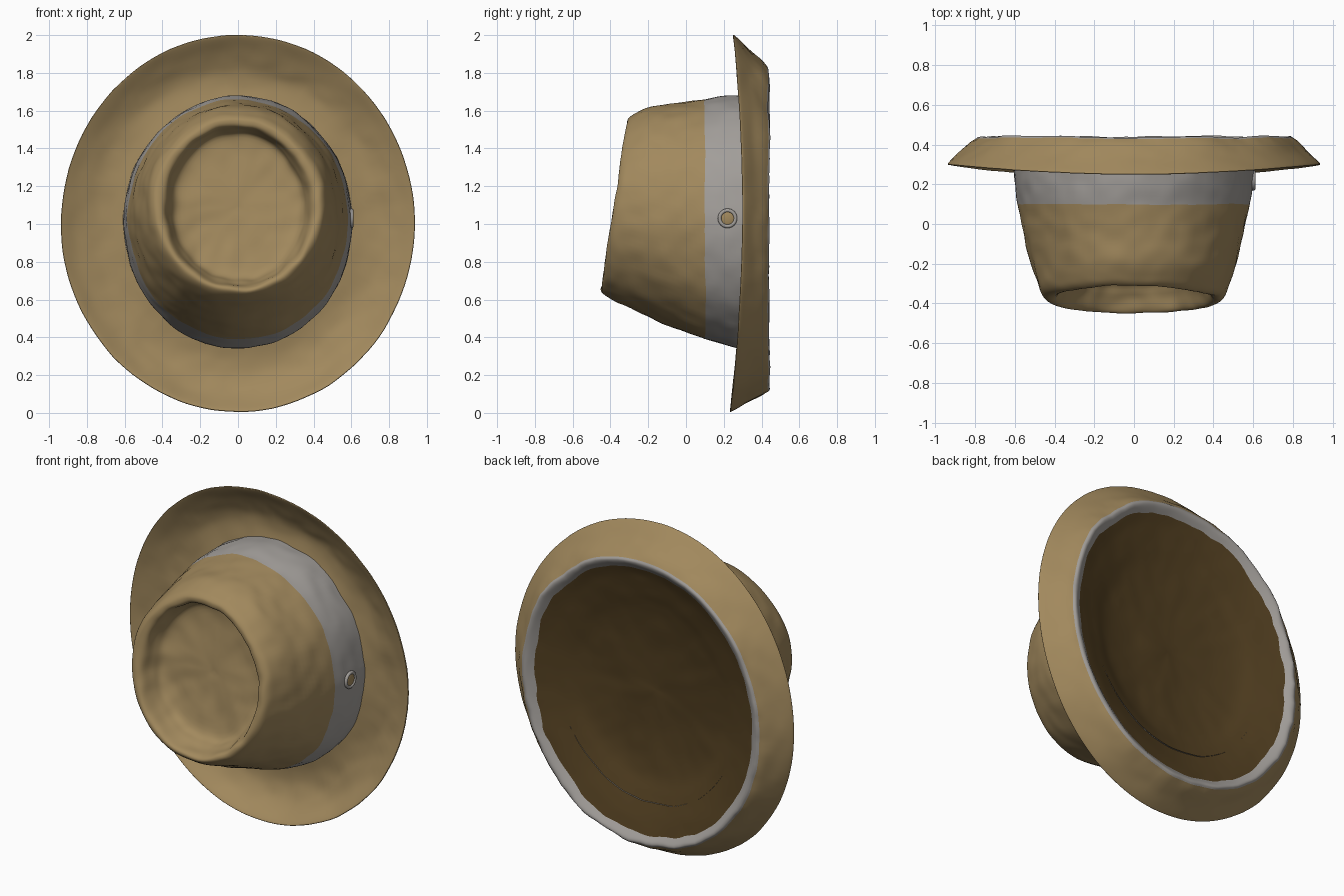
import bpy, math
from mathutils import Vector, noise

if "Cube" in bpy.data.objects:
    bpy.data.objects.remove(bpy.data.objects["Cube"])

SEG = 128
STEPS = 5


def material(name, rgb):
    m = bpy.data.materials.new(name)
    m.diffuse_color = (*rgb, 1)
    m.use_nodes = True
    m.node_tree.nodes["Principled BSDF"].inputs["Base Color"].default_value = m.diffuse_color
    return m


TAN = material("tan_cloth", (0.36, 0.25, 0.11))
PALE = material("pale_band", (0.36, 0.34, 0.32))
DARK = material("dark_lining", (0.085, 0.05, 0.015))


def smooth_profile(rings):
    """Catmull-Rom resampling of the ring parameters."""
    out = []
    n = len(rings)
    for i in range(n - 1):
        p = [rings[max(0, min(n - 1, i + k))] for k in (-1, 0, 1, 2)]
        for s in range(STEPS):
            t = s / STEPS
            out.append([0.5 * (2 * b + (c - a) * t + (2 * a - 5 * b + 4 * c - d) * t * t
                               + (3 * b - a - 3 * c + d) * t ** 3) for a, b, c, d in zip(*p)])
    out.append(list(rings[-1]))
    return out


def finish(ob, mat):
    ob.data.materials.append(mat)
    bpy.ops.object.select_all(action='DESELECT')
    ob.select_set(True)
    bpy.context.view_layer.objects.active = ob
    bpy.ops.object.shade_smooth_by_angle(angle=math.radians(60))


def loft(name, rings, mat, cap=None):
    """Rings are (x radius, z radius, y, centre z, tilt, saddle, roughness)."""
    verts, faces = [], []
    prof = smooth_profile(rings)
    for rx, rz, y, cz, tilt, saddle, rough in prof:
        for j in range(SEG):
            a = math.tau * j / SEG
            c, s = math.cos(a), math.sin(a)
            v = Vector((rx * c, y + tilt * s + saddle * math.cos(2 * a), cz + rz * s))
            w = noise.noise(v * 4) + 0.6 * noise.noise(v * 12)
            v += Vector((c, 0.6, s)) * w * rough
            verts.append(v)
    for i in range(len(prof) - 1):
        for j in range(SEG):
            k = (j + 1) % SEG
            faces.append((i * SEG + j, i * SEG + k, (i + 1) * SEG + k, (i + 1) * SEG + j))
    if cap == "start":
        faces.append(tuple(reversed(range(SEG))))
    if cap == "end":
        faces.append(tuple(range(len(verts) - SEG, len(verts))))
    me = bpy.data.meshes.new(name)
    me.from_pydata(verts, [], faces)
    ob = bpy.data.objects.new(name, me)
    bpy.context.collection.objects.link(ob)
    finish(ob, mat)
    return ob


R = 0.012  # general cloth wrinkling

# Inner lining: shallow dished floor behind the brim
lining_edge = (0.735, 0.805, 0.412, 0.98, 0, 0, 0.016)
loft("lining", [
    (0.01, 0.01, 0.29, 1.00, 0.00, 0, R),
    (0.25, 0.28, 0.295, 1.00, 0.01, 0, R),
    (0.45, 0.50, 0.32, 1.00, 0.015, 0, R),
    (0.56, 0.62, 0.355, 1.00, 0.01, 0, R),
    (0.66, 0.73, 0.388, 0.99, 0, 0, R),
    lining_edge], DARK, cap="start")

# Frayed pale lip round the opening
lip_edge = (0.80, 0.865, 0.432, 0.98, 0, 0, R)
loft("frayed_lip", [
    lining_edge,
    (0.765, 0.835, 0.435, 0.98, 0, 0, 0.018),
    (0.785, 0.853, 0.440, 0.98, 0, 0, 0.015),
    lip_edge], PALE)

# Brim: back slope, thin rim, dished front
loft("brim", [
    lip_edge,
    (0.83, 0.89, 0.405, 0.985, 0, 0.005, 0.008),
    (0.88, 0.935, 0.345, 0.995, 0, 0.015, 0.006),
    (0.930, 0.990, 0.285, 1.003, 0.006, 0.027, 0.003),
    (0.935, 0.997, 0.270, 1.003, 0.008, 0.028, 0.003),
    (0.920, 0.980, 0.276, 1.003, 0.008, 0.028, 0.004),
    (0.85, 0.905, 0.320, 1.000, 0, 0.015, 0.008),
    (0.76, 0.82, 0.355, 1.00, 0, 0.005, R),
    (0.67, 0.74, 0.362, 1.01, 0, 0, R),
    (0.59, 0.65, 0.350, 1.01, 0, 0, R)], TAN)

# Hat band
seam = (0.583, 0.637, 0.10, 1.025, 0, 0, 0.009)
loft("hat_band", [
    (0.605, 0.665, 0.365, 1.01, 0, 0, 0.009),
    (0.605, 0.670, 0.27, 1.01, 0, 0, 0.009),
    (0.597, 0.655, 0.18, 1.02, 0, 0, 0.009),
    seam], PALE)

# Crown: side wall, rolled front edge and sunken front panel
loft("crown", [
    seam,
    (0.562, 0.608, 0.00, 1.040, 0.01, 0, R),
    (0.537, 0.572, -0.12, 1.060, 0.03, 0, R),
    (0.505, 0.532, -0.24, 1.085, 0.05, 0, R),
    (0.475, 0.490, -0.33, 1.095, 0.065, 0, R),
    (0.450, 0.465, -0.37, 1.100, 0.072, 0, R),
    (0.420, 0.443, -0.382, 1.100, 0.070, 0, R),
    (0.390, 0.420, -0.365, 1.095, 0.065, 0, R),
    (0.365, 0.400, -0.30, 1.095, 0.06, 0, R),
    (0.325, 0.365, -0.245, 1.095, 0.05, 0, R),
    (0.200, 0.220, -0.230, 1.095, 0.03, 0, 0.015),
    (0.010, 0.010, -0.225, 1.095, 0, 0, R)], TAN, cap="end")

# Button on the right of the band
bpy.ops.mesh.primitive_torus_add(major_radius=0.042, minor_radius=0.010, major_segments=32,
                                 minor_segments=10, location=(0.602, 0.22, 1.03),
                                 rotation=(0, math.pi / 2, 0))
bpy.context.object.name = "button_rim"
finish(bpy.context.object, PALE)
bpy.ops.mesh.primitive_uv_sphere_add(segments=32, ring_count=12, radius=0.04,
                                     location=(0.600, 0.22, 1.03))
button = bpy.context.object
button.name = "button"
button.scale.x = 0.25
finish(button, TAN)
